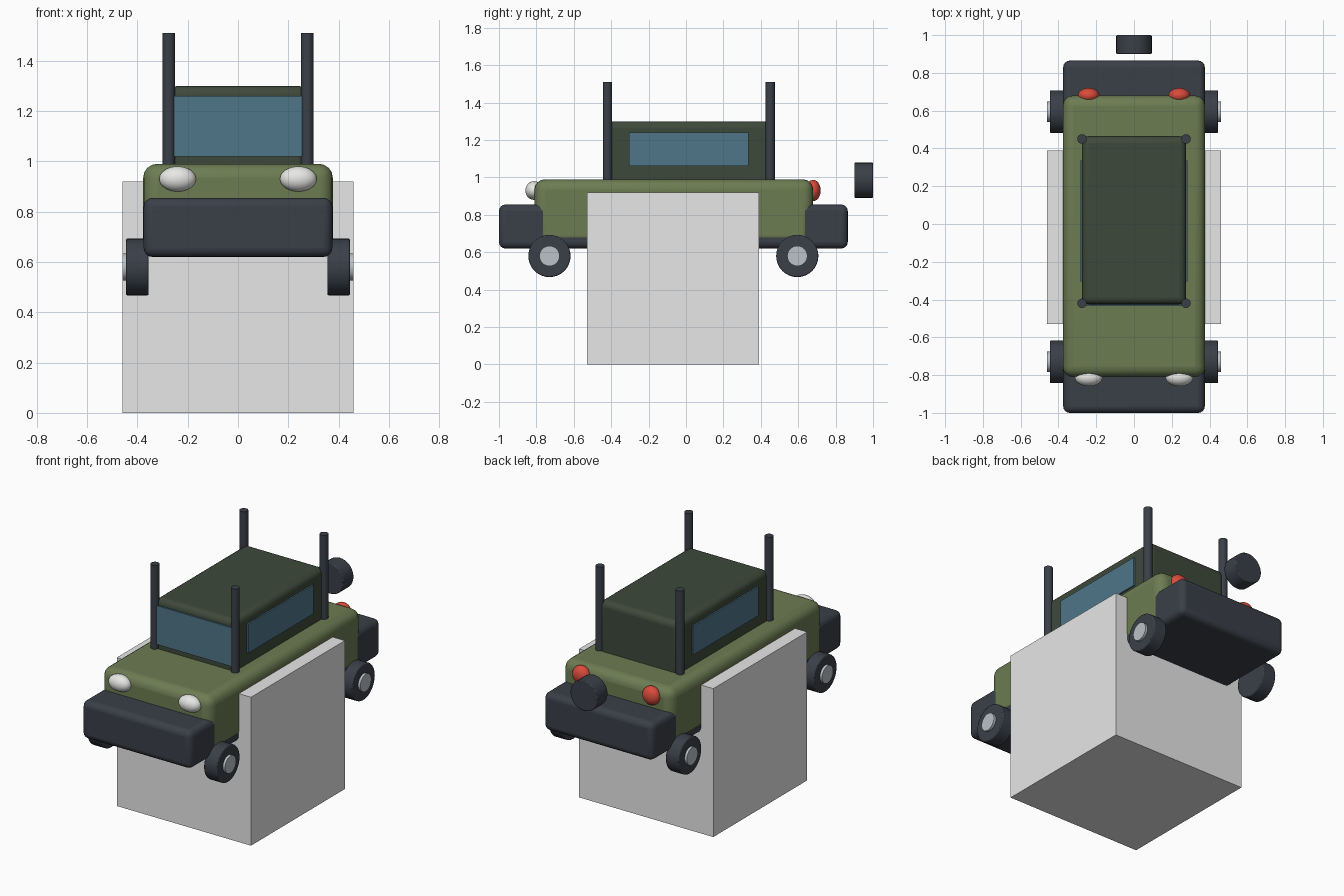
import bpy
from math import pi, radians
from mathutils import Vector

default = bpy.data.objects.get("Cube")
if default:
    bpy.data.objects.remove(default, do_unlink=True)


def material(name, r, g, b):
    m = bpy.data.materials.new(name)
    m.use_nodes = True
    m.diffuse_color = (r, g, b, 1)
    node = next(n for n in m.node_tree.nodes if n.type == "BSDF_PRINCIPLED")
    node.inputs["Base Color"].default_value = (r, g, b, 1)
    return m


GREEN = material("olive_green", 0.15, 0.20, 0.085)
ROOF = material("dark_green", 0.048, 0.066, 0.042)
DARK = material("charcoal", 0.042, 0.05, 0.065)
GLASS = material("blue_glass", 0.08, 0.18, 0.25)
METAL = material("hub_metal", 0.50, 0.54, 0.57)
WHITE = material("lamp_white", 0.84, 0.84, 0.82)
RED = material("lamp_red", 0.70, 0.07, 0.045)
GREY = material("plain_grey", 0.80, 0.80, 0.80)


def finish(obj, name, mat, bevel=0, segments=3, smooth=True):
    obj.name = obj.data.name = name
    obj.data.materials.append(mat)
    bpy.ops.object.transform_apply(location=False, rotation=True, scale=True)
    if bevel:
        mod = obj.modifiers.new("rounded_edges", "BEVEL")
        mod.width = bevel
        mod.segments = segments
        mod.limit_method = "ANGLE"
        mod.angle_limit = radians(40)
    if smooth:
        bpy.ops.object.shade_smooth_by_angle(angle=radians(35))
    return obj


def box(name, mat, low, high, bevel=0, smooth=False):
    low, high = Vector(low), Vector(high)
    bpy.ops.mesh.primitive_cube_add(size=1, location=(low + high) / 2)
    obj = bpy.context.object
    obj.scale = high - low
    return finish(obj, name, mat, bevel, 4, smooth or bevel > 0)


def cylinder(name, mat, centre, radius, depth, rotation=(0, 0, 0), bevel=0, sides=32):
    bpy.ops.mesh.primitive_cylinder_add(
        vertices=sides, radius=radius, depth=depth, location=centre, rotation=rotation)
    return finish(bpy.context.object, name, mat, bevel, 2)


def lamp(name, mat, centre, radii):
    bpy.ops.mesh.primitive_uv_sphere_add(segments=32, ring_count=16, radius=1, location=centre)
    obj = bpy.context.object
    obj.scale = radii
    return finish(obj, name, mat)


# Plain block beneath the car
box("plain_block", GREY, (-0.46, -0.53, 0), (0.46, 0.39, 0.92))

# Chassis with bumpers, body and cabin
box("chassis", DARK, (-0.375, -1, 0.62), (0.375, 0.865, 0.855), 0.035)
box("body", GREEN, (-0.377, -0.81, 0.635), (0.377, 0.68, 0.99), 0.055)
box("cabin", ROOF, (-0.275, -0.425, 0.9), (0.275, 0.465, 1.3), 0.035)
box("windshield", GLASS, (-0.255, -0.434, 1.02), (0.255, -0.425, 1.26))

# Paired parts on both sides
for side, x in (("left", 1), ("right", -1)):
    inner, outer = sorted((x * 0.275, x * 0.284))
    box(side + "_window", GLASS, (inner, -0.305, 1.06), (outer, 0.335, 1.24))
    lamp(side + "_headlight", WHITE, (x * 0.24, -0.812, 0.93), (0.073, 0.047, 0.05))
    lamp(side + "_tail_light", RED, (x * 0.24, 0.68, 0.93), (0.057, 0.04, 0.057))

    for end, wheel_y, post_y in (("front", -0.73, -0.42), ("rear", 0.595, 0.45)):
        label = end + "_" + side
        cylinder(label + "_wheel", DARK, (x * 0.4, wheel_y, 0.58), 0.113, 0.09,
                 (0, pi / 2, 0), 0.006)
        cylinder(label + "_hub", METAL, (x * 0.43, wheel_y, 0.58), 0.054, 0.06,
                 (0, pi / 2, 0))
        cylinder(label + "_post", DARK, (x * 0.275, post_y, 1.205), 0.025, 0.61, sides=20)

# Spare wheel behind the car
cylinder("spare_wheel", DARK, (0, 0.95, 0.985), 0.094, 0.1, (pi / 2, 0, 0), 0.005)
